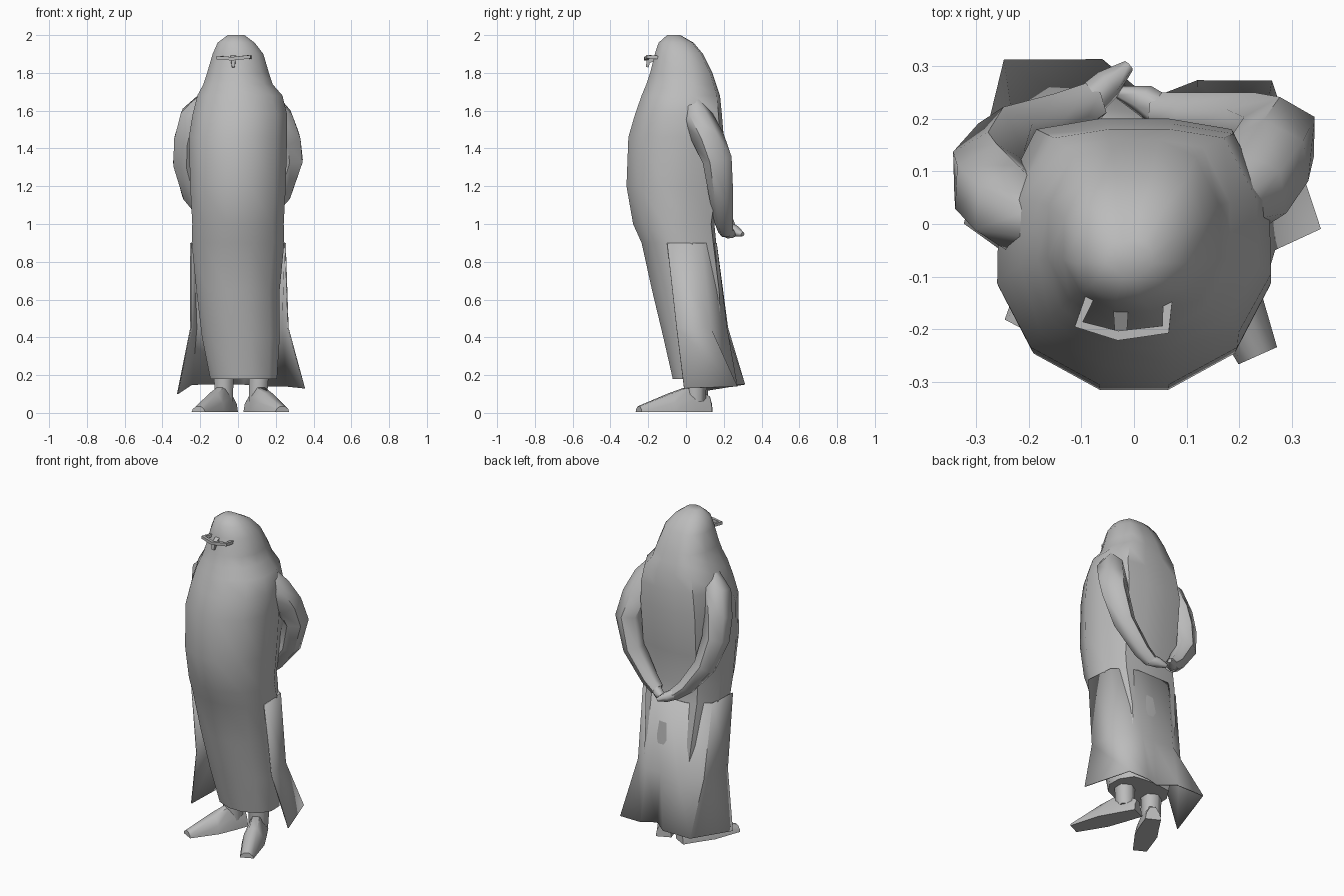
import bpy
import bmesh
import math
from mathutils import Vector

default_cube = bpy.data.objects.get("Cube")
if default_cube:
    bpy.data.objects.remove(default_cube, do_unlink=True)

grey = bpy.data.materials.new("plain_grey")
grey.use_nodes = True
grey.diffuse_color = (0.5, 0.5, 0.5, 1)
grey.node_tree.nodes["Principled BSDF"].inputs["Base Color"].default_value = (0.5, 0.5, 0.5, 1)


def loft(name, rings, closed=True, angle=50):
    """Bridge a list of equally long point rings into one skin."""
    bm = bmesh.new()
    rows = [[bm.verts.new(point) for point in ring] for ring in rings]
    count = len(rows[0])
    for upper, lower in zip(rows, rows[1:]):
        for i in range(count if closed else count - 1):
            j = (i + 1) % count
            bm.faces.new((upper[i], upper[j], lower[j], lower[i]))
    if closed:
        bm.faces.new(rows[0])
        bm.faces.new(rows[-1])
    bmesh.ops.recalc_face_normals(bm, faces=bm.faces)
    mesh = bpy.data.meshes.new(name)
    bm.to_mesh(mesh)
    bm.free()
    mesh.materials.append(grey)
    obj = bpy.data.objects.new(name, mesh)
    bpy.context.collection.objects.link(obj)
    bpy.ops.object.select_all(action="DESELECT")
    obj.select_set(True)
    bpy.context.view_layer.objects.active = obj
    bpy.ops.object.shade_smooth_by_angle(angle=math.radians(angle))
    return obj


def tube(name, path, radii, reference, sides=6, angle=60):
    """Sweep a polygon of varying radius along a path."""
    points = [Vector(p) for p in path]
    rings = []
    for i, centre in enumerate(points):
        ahead = points[min(i + 1, len(points) - 1)]
        behind = points[max(i - 1, 0)]
        tangent = (ahead - behind).normalized()
        across = tangent.cross(Vector(reference)).normalized()
        up = across.cross(tangent)
        turns = [math.tau * (k + 0.5) / sides for k in range(sides)]
        rings.append([centre + radii[i] * (across * math.cos(t) + up * math.sin(t))
                      for t in turns])
    return loft(name, rings, angle=angle)


# Hooded head and gown: height, centre x, half width, front y, back y
half_section = [(0.25, 0), (0.74, 0.14), (0.98, 0.38), (0.97, 0.68), (0.7, 0.96), (0.25, 1)]
section = half_section + [(-x, t) for x, t in reversed(half_section)]
levels = [
    (2.0, -0.01, 0.045, -0.1, -0.03),
    (1.96, -0.01, 0.1, -0.145, 0.04),
    (1.9, 0, 0.137, -0.165, 0.09),
    (1.8, 0, 0.167, -0.19, 0.14),
    (1.74, 0, 0.187, -0.21, 0.16),
    (1.68, 0.01, 0.23, -0.235, 0.18),
    (1.58, 0.01, 0.255, -0.27, 0.19),
    (1.46, 0, 0.265, -0.305, 0.2),
    (1.2, 0, 0.258, -0.315, 0.18),
    (1.0, 0, 0.247, -0.28, 0.15),
    (0.9, 0, 0.25, -0.235, 0.16),
    (0.65, 0, 0.225, -0.18, 0.19),
    (0.4, 0.015, 0.21, -0.12, 0.2),
    (0.18, 0.03, 0.18, -0.07, 0.2),
]
loft("hooded_gown", [[(cx + x * w, front + t * (back - front), z) for x, t in section]
                     for z, cx, w, front, back in levels])

# Coat skirt: open at the front, flaring into pointed tails
waist = [(0.25, -0.1), (0.235, 0.08), (0.11, 0.16), (0, 0.16),
         (-0.11, 0.16), (-0.235, 0.08), (-0.25, -0.1)]
thigh = [(0.265, -0.05), (0.235, 0.13), (0.12, 0.215), (0.03, 0.205),
         (-0.1, 0.22), (-0.22, 0.14), (-0.25, -0.05)]
hem = [(0.352, -0.01, 0.13), (0.26, 0.27, 0.14), (0.12, 0.27, 0.14), (0.03, 0.235, 0.15),
       (-0.06, 0.31, 0.15), (-0.245, 0.31, 0.15), (-0.32, 0, 0.1)]
coat = loft("coat_skirt", [[(x, y, 0.9) for x, y in waist],
                           [(x, y, 0.45) for x, y in thigh], hem], closed=False)
thickness = coat.modifiers.new("cloth_thickness", "SOLIDIFY")
thickness.thickness = 0.006
thickness.offset = 0

# Arms folded behind the back, hands meeting in the middle
arm_radii = [0.05, 0.085, 0.085, 0.078, 0.065, 0.05, 0.04]
arms = {
    "left": [(0.17, 0.03, 1.66), (0.215, 0.06, 1.56), (0.255, 0.12, 1.45), (0.275, 0.165, 1.34),
             (0.225, 0.185, 1.16), (0.11, 0.2, 1.01), (0.05, 0.21, 0.96)],
    "right": [(-0.17, 0.0, 1.66), (-0.23, 0.03, 1.57), (-0.265, 0.07, 1.44), (-0.275, 0.1, 1.32),
              (-0.24, 0.16, 1.16), (-0.14, 0.2, 1.02), (-0.08, 0.23, 0.97)],
}
for side, path in arms.items():
    tube(side + "_sleeve", path, arm_radii, (0, 1, 0))
tube("left_hand", [(0.07, 0.2, 0.97), (0.02, 0.235, 0.95), (-0.03, 0.25, 0.94)],
     [0.035, 0.03, 0.012], (0, 1, 0))
tube("right_hand", [(-0.1, 0.22, 0.98), (-0.05, 0.265, 0.96), (-0.01, 0.3, 0.945)],
     [0.035, 0.03, 0.012], (0, 1, 0))


# Legs and pointed shoes: centre x, y, half width, height from heel to toe
def shoe(name, stations):
    heel, toe = stations[0], stations[-1]
    forward = Vector((toe[0] - heel[0], toe[1] - heel[1], 0)).normalized()
    across = Vector((-forward.y, forward.x, 0))
    outline = [(-1, 0), (-0.85, 0.5), (-0.35, 1), (0.35, 1), (0.85, 0.5), (1, 0)]
    loft(name, [[Vector((x, y, 0.005 + v * h)) + across * (u * w) for u, v in outline]
                for x, y, w, h in stations])


shoe("left_shoe", [(0.07, 0.12, 0.045, 0.08), (0.11, 0.03, 0.055, 0.14),
                   (0.16, -0.08, 0.065, 0.1), (0.235, -0.25, 0.04, 0.03)])
shoe("right_shoe", [(-0.04, 0.12, 0.045, 0.08), (-0.08, 0.04, 0.055, 0.14),
                    (-0.13, -0.05, 0.065, 0.1), (-0.21, -0.2, 0.04, 0.03)])
tube("left_leg", [(0.11, 0.06, 0.4), (0.11, 0.05, 0.2), (0.105, 0.05, 0.06)],
     [0.065, 0.06, 0.055], (0, 1, 0))
tube("right_leg", [(-0.07, 0.06, 0.4), (-0.075, 0.06, 0.2), (-0.075, 0.06, 0.06)],
     [0.065, 0.06, 0.055], (0, 1, 0))

# Spectacles with a small nose piece
tube("spectacle_bar", [(-0.08, -0.13, 1.88), (-0.105, -0.19, 1.88), (-0.03, -0.212, 1.875),
                       (0.06, -0.2, 1.885), (0.065, -0.13, 1.88)],
     [0.013] * 5, (0, 0, 1), sides=4, angle=30)
tube("nose_piece", [(-0.025, -0.16, 1.88), (-0.025, -0.2, 1.86), (-0.025, -0.205, 1.83)],
     [0.02, 0.016, 0.01], (1, 0, 0), sides=4, angle=30)
